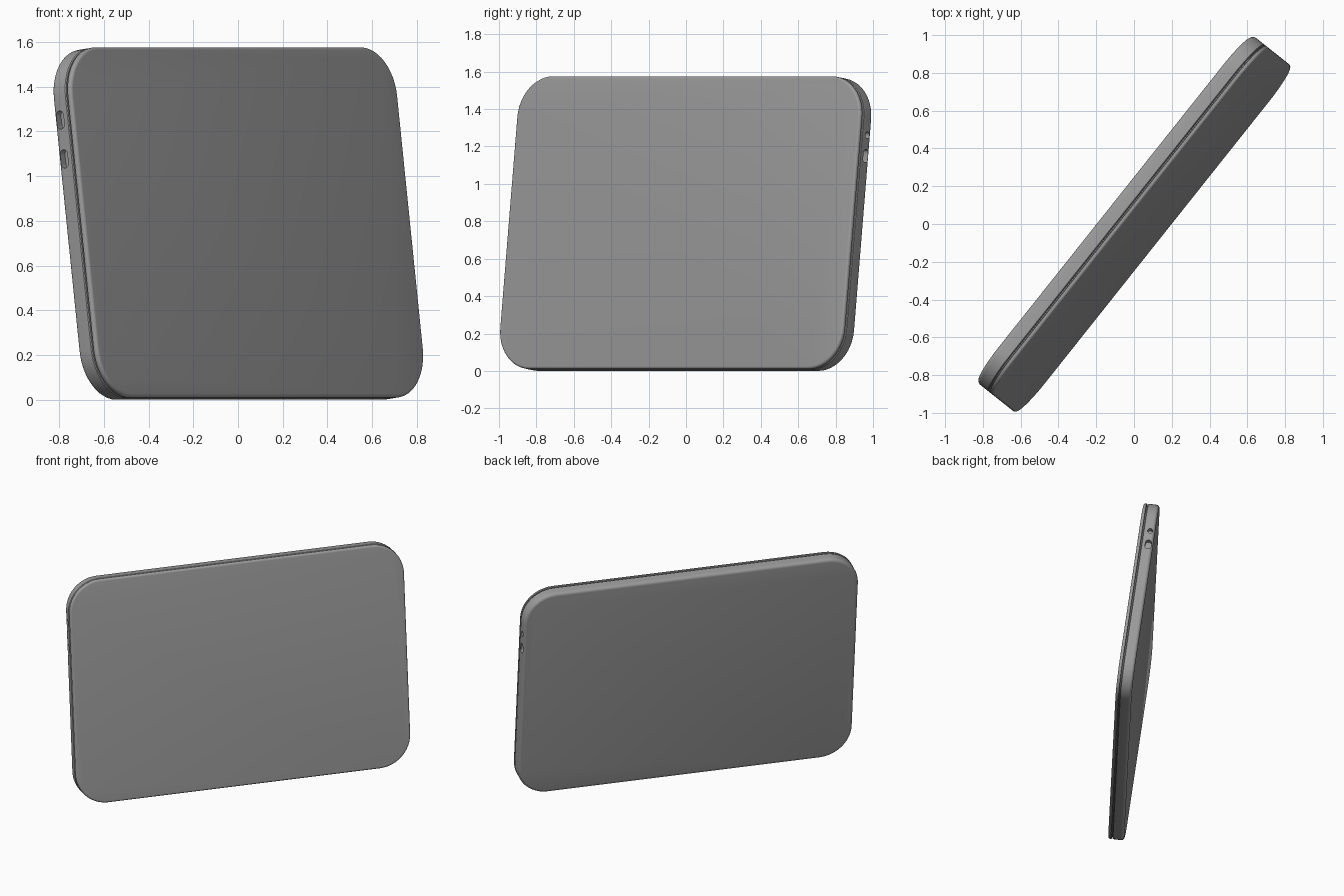
import bpy, bmesh, math
from mathutils import Matrix, Vector

if "Cube" in bpy.data.objects:
    bpy.data.objects.remove(bpy.data.objects["Cube"])

A, T = math.radians(51.5), math.radians(7.4)      # heading and lean
L, H, D, R = 2.346, 1.578, 0.113, 0.22            # length, height, depth, corner radius

# local frame: u along the length, v up the panel, n out of the front face
u = Vector((math.cos(A), math.sin(A), 0))
v = Vector((-math.sin(T) * math.sin(A), math.sin(T) * math.cos(A), math.cos(T)))
n = u.cross(v)
frame = Matrix((u, v, n)).transposed().to_4x4()

grey = bpy.data.materials.new("mid grey")
grey.diffuse_color = (0.33, 0.33, 0.33, 1)
grey.use_nodes = True
grey.node_tree.nodes["Principled BSDF"].inputs["Base Color"].default_value = grey.diffuse_color


def outline(l, h, r, seg=12):
    """Rounded rectangle, counter-clockwise."""
    pts = []
    for k, (sx, sy) in enumerate([(1, 1), (-1, 1), (-1, -1), (1, -1)]):
        for i in range(seg + 1):
            a = math.pi / 2 * (k + i / seg)
            pts.append((sx * (l / 2 - r) + r * math.cos(a),
                        sy * (h / 2 - r) + r * math.sin(a)))
    return pts


def loft(name, l, h, r, profile, place=Matrix()):
    """Stack rounded rectangles through (inset, height) steps."""
    bm = bmesh.new()
    rings = []
    for inset, z in profile:
        pts = outline(l - 2 * inset, h - 2 * inset, r - inset)
        rings.append([bm.verts.new(place @ Vector((x, y, z))) for x, y in pts])
    m = len(rings[0])
    for a, b in zip(rings, rings[1:]):
        for i in range(m):
            j = (i + 1) % m
            bm.faces.new((a[i], a[j], b[j], b[i]))
    bm.faces.new(rings[0][::-1])
    bm.faces.new(rings[-1])
    bmesh.ops.recalc_face_normals(bm, faces=bm.faces)
    me = bpy.data.meshes.new(name)
    bm.to_mesh(me)
    bm.free()
    me.materials.append(grey)
    ob = bpy.data.objects.new(name, me)
    bpy.context.collection.objects.link(ob)
    return ob


def arc(r, z, side, seg=5):
    """Rounded edge: side -1 starts at the back, +1 ends at the front."""
    steps = [(r * (1 - math.cos(math.pi / 2 * i / seg)),
              z - side * r * (1 - math.sin(math.pi / 2 * i / seg))) for i in range(seg + 1)]
    return steps if side > 0 else steps[::-1]


back, front = -D / 2, D / 2

# thick base half, dark seam core and thin lid half
base = loft("base", L, H, R, arc(0.022, back, -1) + [(0, 0.021), (0.004, 0.025)])
core = loft("seam_core", L, H, R, [(0.018, 0.015), (0.018, 0.042)])
lid = loft("lid", L, H, R, [(0.004, 0.032), (0, 0.035)] + arc(0.014, front, 1))

# ports cut into both ends of the base: (end, v, width, height)
ports = [(-1, 0.47, 0.042, 0.082), (-1, 0.295, 0.042, 0.082),
         (1, 0.48, 0.036, 0.036), (1, 0.368, 0.042, 0.072)]
for k, (end, pv, w, h) in enumerate(ports):
    # prism axis along u, its width along n
    place = Matrix(((0, 0, 1, end * L / 2), (0, 1, 0, pv), (-1, 0, 0, -0.022), (0, 0, 0, 1)))
    cutter = loft("port_cutter", w, h, w / 2 - 0.0005, [(0, -0.035), (0, 0.035)], place)
    cutter.hide_render = True
    mod = base.modifiers.new("port", 'BOOLEAN')
    mod.operation, mod.solver, mod.object = 'DIFFERENCE', 'EXACT', cutter
    bpy.context.view_layer.objects.active = base
    bpy.ops.object.modifier_apply(modifier=mod.name)
    bpy.data.objects.remove(cutter)

# lean and turn the whole device, then rest it on the ground
parts = [base, core, lid]
for ob in parts:
    ob.data.transform(frame)
low = min(p.co.z for ob in parts for p in ob.data.vertices)
for ob in parts:
    ob.data.transform(Matrix.Translation((0, 0, -low)))

bpy.ops.object.select_all(action='DESELECT')
for ob in parts:
    ob.select_set(True)
bpy.context.view_layer.objects.active = base
bpy.ops.object.shade_smooth_by_angle(angle=math.radians(35))
